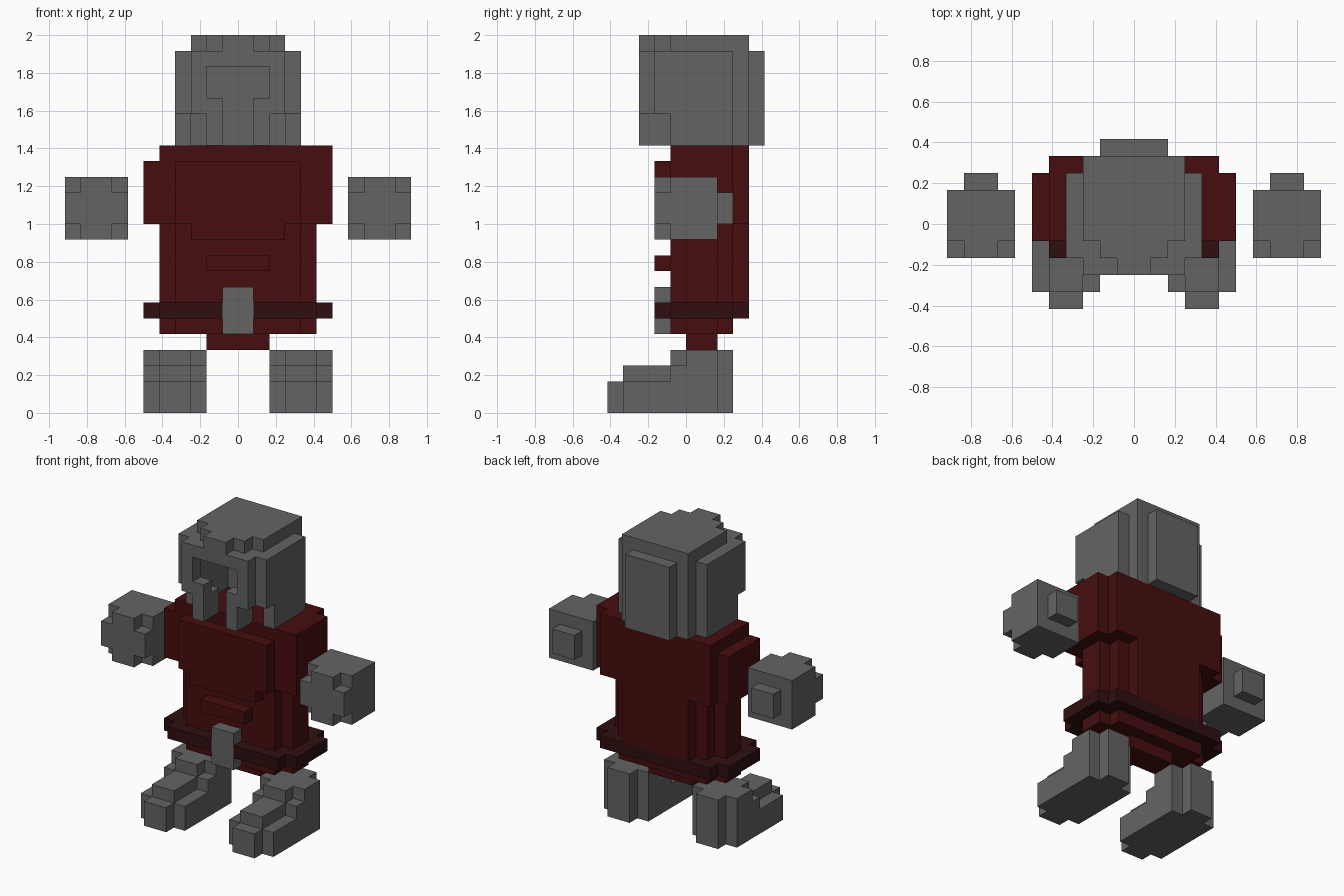
import bpy
import bmesh
from mathutils import Vector

default_cube = bpy.data.objects.get("Cube")
if default_cube:
    bpy.data.objects.remove(default_cube, do_unlink=True)

UNIT = 1 / 12  # edge of one block


def make_material(name, color):
    mat = bpy.data.materials.new(name)
    mat.use_nodes = True
    mat.diffuse_color = (*color, 1)
    shader = next(n for n in mat.node_tree.nodes if n.type == "BSDF_PRINCIPLED")
    shader.inputs["Base Color"].default_value = (*color, 1)
    return mat


grey = make_material("stone grey", (0.127, 0.127, 0.127))
red = make_material("deep red", (0.061, 0.004, 0.0045))
dark_red = make_material("dark red", (0.028, 0.0045, 0.005))


def cells(*ranges):
    """All block positions inside a box given by three ranges."""
    (x0, x1), (y0, y1), (z0, z1) = ranges
    return {(x, y, z) for x in range(x0, x1) for y in range(y0, y1) for z in range(z0, z1)}


def wide(half, y, z):
    """Box centred across the width."""
    return cells((-half, half), y, z)


def pair(x, y, z):
    """Box and its mirror image."""
    return cells(x, y, z) | cells((-x[1], -x[0]), y, z)


def mirrored(blocks):
    return {(-x - 1, y, z) for x, y, z in blocks}


def build(name, blocks, mat):
    """Make one clean shell around a set of blocks."""
    bm = bmesh.new()
    for cell in blocks:
        centre = Vector(cell) + Vector((0.5, 0.5, 0.5))
        for axis in range(3):
            for sign in (-1, 1):
                normal = Vector((0, 0, 0))
                normal[axis] = sign
                if tuple(int(c + n) for c, n in zip(cell, normal)) in blocks:
                    continue
                u = Vector((0, 0, 0))
                u[(axis + 1) % 3] = 0.5
                v = normal.cross(u)
                mid = centre + normal * 0.5
                corners = (mid - u - v, mid + u - v, mid + u + v, mid - u + v)
                bm.faces.new([bm.verts.new(p * UNIT) for p in corners])
    bmesh.ops.remove_doubles(bm, verts=bm.verts, dist=UNIT / 100)
    bmesh.ops.dissolve_limit(bm, angle_limit=0.01, verts=bm.verts, edges=bm.edges)
    mesh = bpy.data.meshes.new(name)
    bm.to_mesh(mesh)
    bm.free()
    mesh.materials.append(mat)
    obj = bpy.data.objects.new(name, mesh)
    bpy.context.collection.objects.link(obj)
    return obj


# Helmet: hollow shell with a T-shaped face opening and cheek guards
tall = (17, 23)
helmet = wide(4, (-2, 3), tall) | wide(3, (-3, 4), tall) | wide(2, (4, 5), tall)
helmet -= wide(3, (-2, 3), (17, 22)) | wide(2, (3, 4), (17, 22))
helmet -= wide(2, (-3, -2), (20, 22)) | wide(1, (-3, -2), (17, 22))
helmet -= pair((2, 4), (-3, -1), (17, 19))
helmet |= pair((1, 2), (-3, -1), (17, 19))
helmet |= wide(3, (-1, 4), (23, 24)) | wide(2, (-2, -1), (23, 24)) | wide(1, (-3, -2), (23, 24))
build("helmet", helmet, grey)

# Torso: stepped waist, broad shoulders and raised chest
torso = wide(3, (-1, 4), (6, 12)) | wide(4, (-1, 3), (5, 12)) | wide(5, (0, 2), (5, 12))
torso |= wide(5, (-1, 4), (12, 17)) | wide(6, (-1, 3), (12, 16))
torso |= cells((5, 6), (-1, 3), (16, 17))
torso |= wide(4, (-2, -1), (12, 16)) | wide(3, (-2, -1), (11, 12))
torso |= wide(2, (-2, -1), (9, 10))
torso |= wide(2, (0, 2), (4, 5))
belt = wide(6, (-1, 3), (6, 7)) | wide(5, (-2, 4), (6, 7))
buckle = wide(1, (-2, -1), (5, 8))
build("torso", torso - belt, red)
build("belt", belt - buckle, dark_red)
build("buckle", buckle, grey)

# Hands: floating fists with notched front corners and a wrist stub
hand = cells((7, 11), (-2, 2), (11, 15))
for x in (7, 10):
    for z in (11, 14):
        hand.discard((x, -2, z))
hand |= cells((8, 10), (2, 3), (12, 14))
build("left_hand", hand, grey)
build("right_hand", mirrored(hand), grey)

# Boots: long stepped toe, ankle and narrow heel
boot = cells((2, 6), (-4, 2), (0, 2)) | cells((3, 5), (-5, -4), (0, 2))
boot |= cells((3, 5), (-4, -1), (2, 3)) | cells((2, 6), (-1, 2), (2, 3))
boot |= cells((2, 6), (0, 2), (3, 4)) | cells((3, 5), (-1, 3), (3, 4))
boot |= cells((3, 5), (2, 3), (0, 4))
build("left_boot", boot, grey)
build("right_boot", mirrored(boot), grey)
